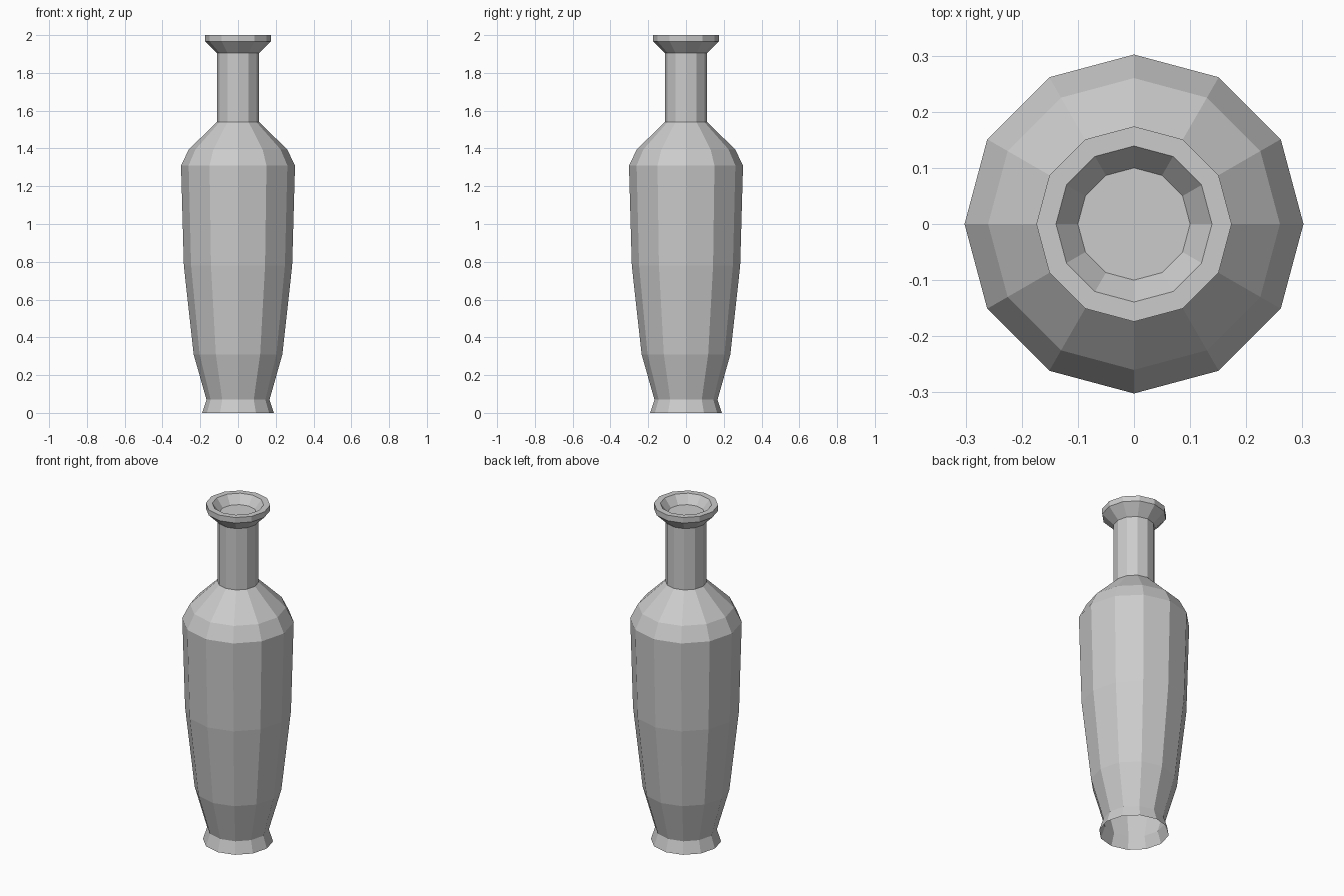
import bpy, bmesh, math

if "Cube" in bpy.data.objects:
    bpy.data.objects.remove(bpy.data.objects["Cube"])

SIDES = 12

# (radius, height) from the open foot, up the outside, over the lip and into the mouth
PROFILE = [
    (0.19, 0.0), (0.167, 0.07), (0.235, 0.31), (0.287, 0.78), (0.302, 1.31),
    (0.26, 1.395), (0.112, 1.54), (0.112, 1.905), (0.174, 1.967), (0.174, 2.0),
    (0.139, 2.0), (0.10, 1.95),
]


def lathe(name, profile):
    bm = bmesh.new()
    rings = []
    for r, z in profile:
        rings.append([bm.verts.new((r * math.cos(2 * math.pi * i / SIDES),
                                    r * math.sin(2 * math.pi * i / SIDES), z))
                      for i in range(SIDES)])
    for a, b in zip(rings, rings[1:]):
        for i in range(SIDES):
            j = (i + 1) % SIDES
            bm.faces.new((a[i], a[j], b[j], b[i]))
    # flat floor inside the mouth
    bm.faces.new(rings[-1])
    mesh = bpy.data.meshes.new(name)
    bm.to_mesh(mesh)
    bm.free()
    obj = bpy.data.objects.new(name, mesh)
    bpy.context.collection.objects.link(obj)
    return obj


# Flat-shaded twelve-sided vase
lathe("vase", PROFILE)
